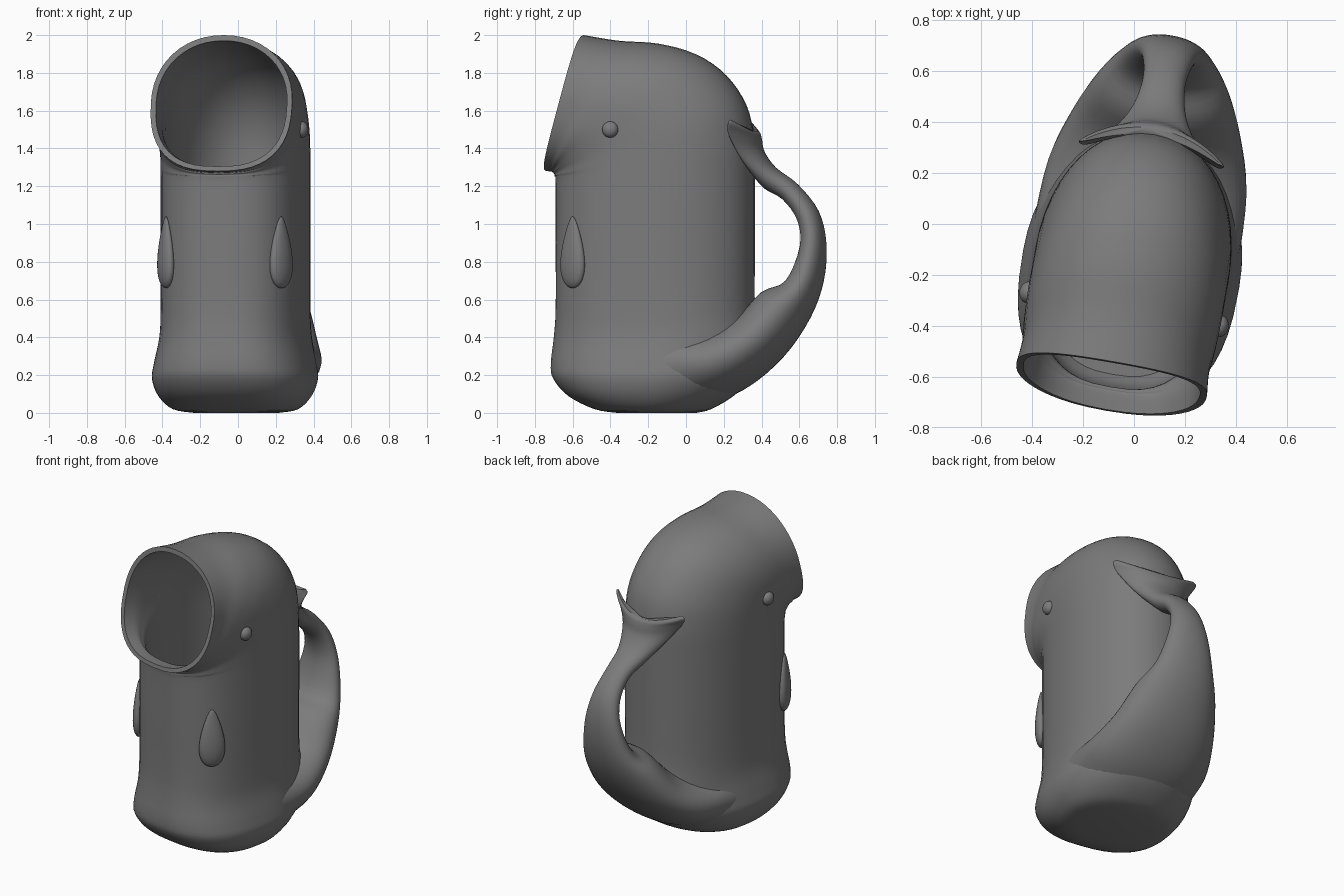
import bpy, bmesh
from math import sin, cos, pi, radians
from mathutils import Matrix

if "Cube" in bpy.data.objects:
    bpy.data.objects.remove(bpy.data.objects["Cube"])

# One plain grey for the whole jug
grey = bpy.data.materials.new("clay_grey")
grey.use_nodes = True
grey.diffuse_color = (0.2, 0.2, 0.2, 1)
grey.node_tree.nodes["Principled BSDF"].inputs["Base Color"].default_value = (0.2, 0.2, 0.2, 1)

# The whole jug is turned slightly about the vertical axis
PLACE = Matrix.Translation((0.02, 0, 0)) @ Matrix.Rotation(radians(-10), 4, "Z")
SIDES = 48


def finish(name, bm):
    """Turn a bmesh into a smooth shaded, placed object."""
    bmesh.ops.recalc_face_normals(bm, faces=bm.faces)
    bm.transform(PLACE)
    mesh = bpy.data.meshes.new(name)
    bm.to_mesh(mesh)
    bm.free()
    mesh.materials.append(grey)
    ob = bpy.data.objects.new(name, mesh)
    bpy.context.collection.objects.link(ob)
    bpy.ops.object.select_all(action="DESELECT")
    ob.select_set(True)
    bpy.context.view_layer.objects.active = ob
    bpy.ops.object.shade_smooth_by_angle(angle=radians(50))
    return ob


def refine(stations, steps=4):
    """Catmull-Rom interpolation of a list of stations."""
    out = []
    last = len(stations) - 1
    for i in range(last):
        a, b = stations[max(i - 1, 0)], stations[i]
        c, d = stations[i + 1], stations[min(i + 2, last)]
        for k in range(steps):
            t = k / steps
            out.append([0.5 * (2 * q + (r - p) * t + (2 * p - 5 * q + 4 * r - s) * t * t
                               + (3 * q - p - 3 * r + s) * t ** 3)
                        for p, q, r, s in zip(a, b, c, d)])
    return out + [list(stations[-1])]


def power(x, n):
    return (1 if x >= 0 else -1) * abs(x) ** (2 / n)


def loft(name, stations, front_power):
    """Skin rounded rings: (y0, z0, y1, z1, half width, side bend in y, in z)."""
    bm = bmesh.new()
    rings = []
    for y0, z0, y1, z1, w, by, bz in stations:
        ring = []
        for k in range(SIDES):
            a = 2 * pi * k / SIDES
            n = front_power if sin(a) < 0 else 2.1
            x, t = power(cos(a), n), (power(sin(a), n) + 1) / 2
            ring.append(bm.verts.new((x * w, y0 + (y1 - y0) * t + by * x * x,
                                      z0 + (z1 - z0) * t + bz * x * x)))
        rings.append(ring)
    for r, s in zip(rings, rings[1:]):
        for k in range(SIDES):
            j = (k + 1) % SIDES
            bm.faces.new((r[k], r[j], s[j], s[k]))
    bm.faces.new(rings[0])
    bm.faces.new(rings[-1])
    return finish(name, bm)


# Body: rings rise from the base, then fan forward to the open mouth
outer = [
    (-0.36, 0.00, 0.05, 0.00, 0.22, 0, 0),
    (-0.48, 0.02, 0.13, 0.02, 0.33, 0, 0),
    (-0.62, 0.09, 0.25, 0.09, 0.40, 0, 0),
    (-0.70, 0.18, 0.34, 0.18, 0.43, 0, 0),
    (-0.715, 0.26, 0.37, 0.26, 0.42, 0, 0),
    (-0.70, 0.40, 0.38, 0.40, 0.392, 0, 0),
    (-0.69, 0.55, 0.365, 0.55, 0.385, 0, 0),
    (-0.69, 0.90, 0.365, 0.90, 0.385, 0, 0),
    (-0.69, 1.22, 0.365, 1.25, 0.385, 0, 0),
    (-0.695, 1.25, 0.36, 1.45, 0.385, 0, 0),
    (-0.695, 1.26, 0.32, 1.63, 0.385, 0, 0),
    (-0.70, 1.265, 0.21, 1.79, 0.385, 0, 0),
    (-0.70, 1.27, 0.05, 1.90, 0.385, 0, 0),
    (-0.705, 1.27, -0.15, 1.955, 0.38, 0, 0),
    (-0.71, 1.275, -0.36, 1.97, 0.372, 0.01, 0),
    (-0.745, 1.28, -0.55, 2.00, 0.38, 0.03, 0),
]
inner = [
    (-0.74, 1.305, -0.555, 1.97, 0.352, 0.03, 0),
    (-0.67, 1.30, -0.32, 1.94, 0.345, 0.01, 0),
    (-0.66, 1.29, 0.0, 1.87, 0.35, 0, 0),
    (-0.65, 1.28, 0.2, 1.72, 0.35, 0, 0),
    (-0.65, 1.26, 0.31, 1.5, 0.35, 0, 0),
    (-0.65, 1.2, 0.33, 1.2, 0.35, 0, 0),
    (-0.65, 0.7, 0.33, 0.7, 0.35, 0, 0),
    (-0.6, 0.56, 0.28, 0.56, 0.31, 0, 0),
]
loft("body", refine(outer) + refine(inner), 2.6)

# Tail handle: sweeps back from the base, narrows, and ends in a fluke
tail = [
    (-0.15, 0.50, 0.03, 0.01, 0.41, 0, 0),
    (0.08, 0.45, 0.30, 0.12, 0.395, 0, 0),
    (0.27, 0.50, 0.51, 0.29, 0.335, 0, 0),
    (0.41, 0.64, 0.66, 0.50, 0.265, 0, 0),
    (0.54, 0.70, 0.735, 0.70, 0.19, 0, 0),
    (0.615, 0.88, 0.75, 0.90, 0.135, 0, 0),
    (0.60, 1.02, 0.71, 1.07, 0.10, 0, 0),
    (0.52, 1.13, 0.60, 1.21, 0.085, 0, 0),
    (0.42, 1.19, 0.48, 1.30, 0.11, -0.01, 0.01),
    (0.36, 1.28, 0.42, 1.38, 0.18, -0.06, 0.04),
    (0.345, 1.40, 0.405, 1.44, 0.26, -0.10, 0.06),
    (0.34, 1.46, 0.395, 1.47, 0.29, -0.09, 0.07),
    (0.35, 1.48, 0.38, 1.485, 0.27, -0.08, 0.07),
]
loft("tail_handle", refine(tail), 2.0)


def ellipsoid(name, centre, size, turn=0, taper=0):
    bm = bmesh.new()
    bmesh.ops.create_uvsphere(bm, u_segments=24, v_segments=16, radius=1)
    for v in bm.verts:
        v.co.y *= 1 - taper * v.co.z
        v.co.x *= 1 - taper * v.co.z
    bm.transform(Matrix.Translation(centre) @ Matrix.Rotation(turn, 4, "Z")
                 @ Matrix.Diagonal((*size, 1)))
    return finish(name, bm)


# Eyes and teardrop fins on both sides
for side, label in ((1, "left"), (-1, "right")):
    ellipsoid(label + "_eye", (side * 0.382, -0.34, 1.5), (0.035, 0.043, 0.043))
    ellipsoid(label + "_fin", (side * 0.31, -0.555, 0.85), (0.035, 0.075, 0.19),
              side * radians(-32), 0.45)
